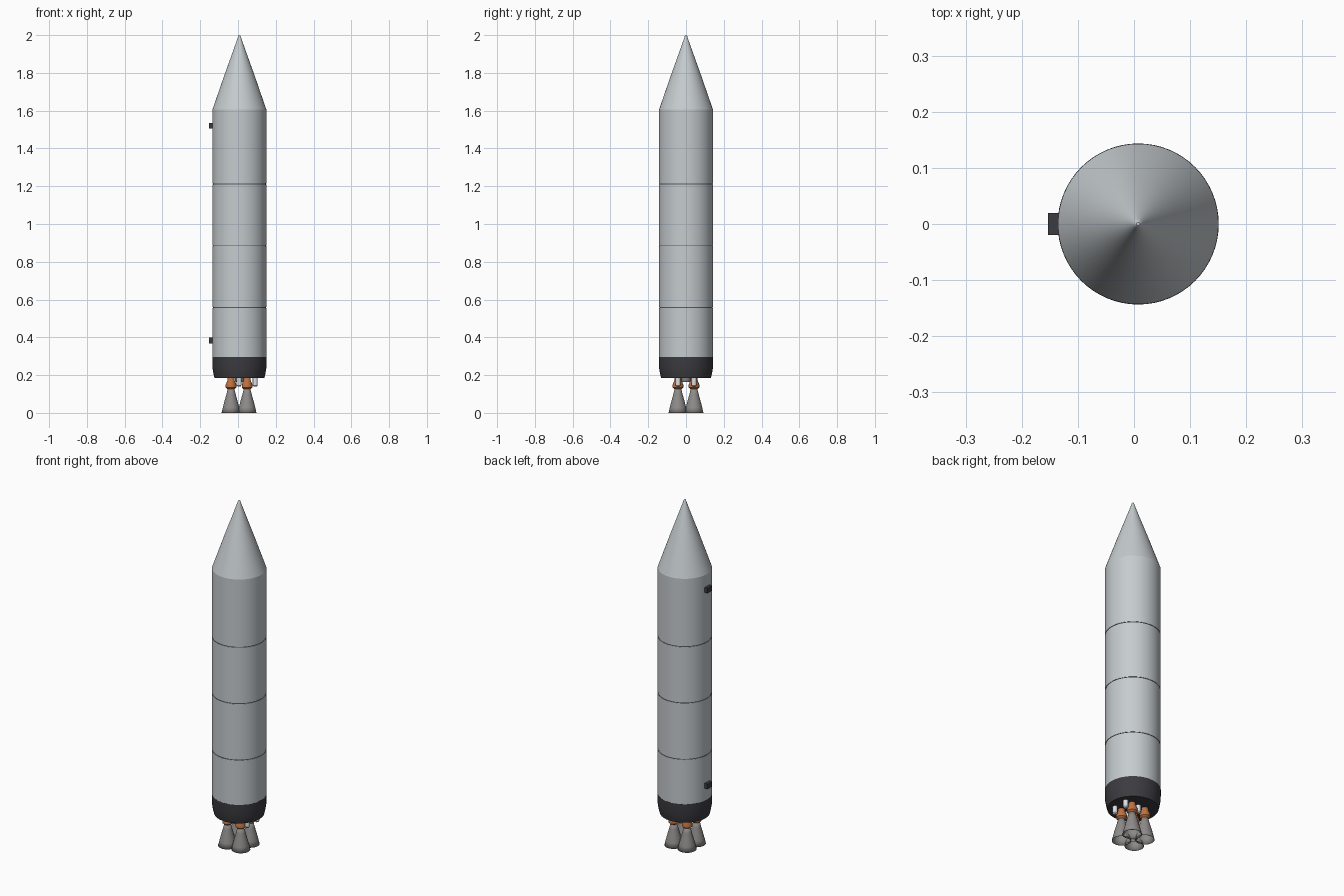
import bpy, bmesh, math

if "Cube" in bpy.data.objects:
    bpy.data.objects.remove(bpy.data.objects["Cube"])

CX = 0.0075      # hull axis
R = 0.143        # hull radius


def material(name, rgb):
    m = bpy.data.materials.new(name)
    m.use_nodes = True
    m.diffuse_color = (*rgb, 1)
    m.node_tree.nodes["Principled BSDF"].inputs["Base Color"].default_value = (*rgb, 1)
    return m


hull_grey = material("hull grey", (0.56, 0.60, 0.62))
charcoal = material("charcoal", (0.045, 0.045, 0.052))
seam_grey = material("seam grey", (0.10, 0.105, 0.11))
nozzle_grey = material("nozzle grey", (0.27, 0.26, 0.25))
copper = material("copper", (0.52, 0.17, 0.055))
pale_grey = material("pale grey", (0.70, 0.75, 0.78))


def finish(bm, name, mat):
    mesh = bpy.data.meshes.new(name)
    bm.to_mesh(mesh)
    bm.free()
    mesh.materials.append(mat)
    ob = bpy.data.objects.new(name, mesh)
    bpy.context.collection.objects.link(ob)
    return ob


def lathe(name, profile, mat, x=CX, y=0.0, sides=64, caps=True):
    """Revolve (radius, z) points, listed from bottom to top, about a vertical axis."""
    bm = bmesh.new()
    rings = []
    for r, z in profile:
        rings.append([bm.verts.new((x + r * math.cos(math.tau * i / sides),
                                    y + r * math.sin(math.tau * i / sides), z))
                      for i in range(sides)])
    for low, high in zip(rings, rings[1:]):
        for i in range(sides):
            j = (i + 1) % sides
            bm.faces.new((low[i], low[j], high[j], high[i]))
    if caps:
        bm.faces.new(rings[0][::-1])
        bm.faces.new(rings[-1])
    ob = finish(bm, name, mat)
    bpy.ops.object.select_all(action="DESELECT")
    ob.select_set(True)
    bpy.context.view_layer.objects.active = ob
    bpy.ops.object.shade_smooth_by_angle(angle=math.radians(35))
    return ob


def box(name, low, high, mat):
    bm = bmesh.new()
    bmesh.ops.create_cube(bm, size=1)
    for v in bm.verts:
        v.co = [(a + b) / 2 + c * (b - a) for a, b, c in zip(low, high, v.co)]
    return finish(bm, name, mat)


# Hull sections separated by narrow recessed seams
joints = [0.29, 0.558, 0.885, 1.212, 1.605]
GAP = 0.0025
for n, (z0, z1) in enumerate(zip(joints, joints[1:])):
    top = z1 if n == 3 else z1 - GAP
    lathe(f"hull_section_{n + 1}", [(R, z0 + GAP), (R, top)], hull_grey)
for n, z in enumerate(joints[1:-1]):
    lathe(f"hull_seam_{n + 1}", [(R - 0.002, z - 0.006), (R - 0.002, z + 0.006)], seam_grey)

# Nose cone with a small rounded tip
lathe("nose_cone", [(R, 1.605), (0.079, 1.79), (0.028, 1.932), (0.010, 1.983),
                    (0.006, 1.996), (0.003, 2.0)], hull_grey)

# Engine skirt
lathe("engine_skirt", [(0.132, 0.185), (0.137, 0.205), (R, 0.24), (R + 0.0005, 0.297)], charcoal)

# Attachment brackets on the side
for name, z in (("lower_bracket", 0.383), ("upper_bracket", 1.52)):
    box(name, (-0.153, -0.02, z - 0.015), (-0.125, 0.02, z + 0.015), charcoal)

# Central thrust mount
lathe("thrust_mount", [(0.02, 0.163), (0.023, 0.168), (0.023, 0.19)], nozzle_grey, sides=24)

# Four engines, each with a bell, a chamber and a side pump
SPREAD = 0.0425
for nx, sx in (("right", -1), ("left", 1)):
    for ny, sy in (("front", -1), ("back", 1)):
        x, y = CX - 0.002 + sx * SPREAD, sy * SPREAD
        tag = f"{ny}_{nx}"
        bell = lathe(f"{tag}_nozzle", [(0.050, 0), (0.043, 0.03), (0.034, 0.065),
                                       (0.024, 0.10), (0.016, 0.135)],
                     nozzle_grey, x, y, 32, caps=False)
        wall = bell.modifiers.new("wall", "SOLIDIFY")
        wall.thickness = 0.0015
        wall.offset = -1
        lathe(f"{tag}_chamber", [(0.018, 0.125), (0.028, 0.134), (0.028, 0.15),
                                 (0.019, 0.172), (0.017, 0.19)], copper, x, y, 24)
        lathe(f"{tag}_pump", [(0.008, 0.14), (0.013, 0.146), (0.013, 0.19)],
              pale_grey, x + 0.043, y, 20)
